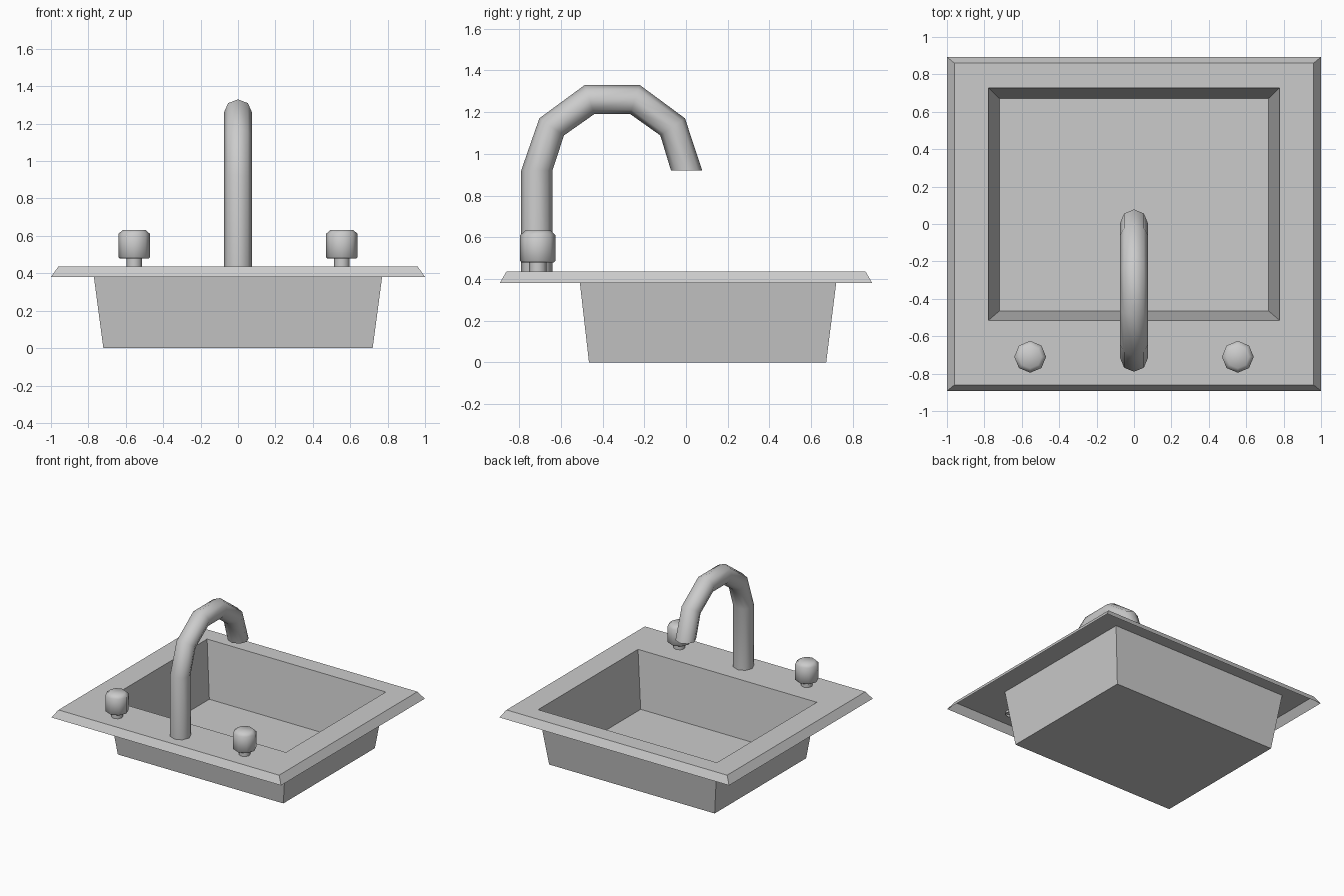
import bpy, bmesh, math
from mathutils import Vector

if "Cube" in bpy.data.objects:
    bpy.data.objects.remove(bpy.data.objects["Cube"])


def loft(name, rings, angle, cap_start=False, cap_end=False):
    """Skin a list of equal-length point rings into one object."""
    bm = bmesh.new()
    vs = [[bm.verts.new(p) for p in ring] for ring in rings]
    n = len(vs[0])
    for a, b in zip(vs, vs[1:]):
        for i in range(n):
            j = (i + 1) % n
            bm.faces.new((a[i], a[j], b[j], b[i]))
    if cap_start:
        bm.faces.new(vs[0][::-1])
    if cap_end:
        bm.faces.new(vs[-1])
    me = bpy.data.meshes.new(name)
    bm.to_mesh(me)
    bm.free()
    ob = bpy.data.objects.new(name, me)
    bpy.context.collection.objects.link(ob)
    bpy.ops.object.select_all(action='DESELECT')
    bpy.context.view_layer.objects.active = ob
    ob.select_set(True)
    bpy.ops.object.shade_smooth_by_angle(angle=math.radians(angle))
    return ob


def rect(hx, y0, y1, z):
    return [(-hx, y0, z), (hx, y0, z), (hx, y1, z), (-hx, y1, z)]


def octagon(x, y, z, r):
    return [(x + r * math.cos(i * math.pi / 4), y + r * math.sin(i * math.pi / 4), z)
            for i in range(8)]


# Sink: one sheet running from the skirt over the rim into the basin
loft("sink_basin", [
    rect(1.0, -0.893, 0.893, 0.38),
    rect(0.96, -0.86, 0.86, 0.437),
    rect(0.778, -0.515, 0.727, 0.437),
    rect(0.72, -0.465, 0.672, 0.0),
], 30, cap_end=True)

# Tap knobs: octagonal stem and chamfered head
for side, x in (("left", -0.555), ("right", 0.555)):
    y = -0.71
    loft("knob_stem_" + side,
         [octagon(x, y, z, 0.042) for z in (0.42, 0.49)], 50)
    loft("knob_head_" + side,
         [octagon(x, y, z, r) for z, r in
          ((0.48, 0.078), (0.487, 0.085), (0.61, 0.085), (0.632, 0.061))],
         50, cap_start=True, cap_end=True)

# Spout: eight-sided bent tube, mitred rings given as outer/inner (y, z) points
bends = [((-0.79, 0.425), (-0.64, 0.425)),
         ((-0.79, 0.92), (-0.64, 0.92)),
         ((-0.703, 1.17), (-0.585, 1.088)),
         ((-0.485, 1.33), (-0.44, 1.19)),
         ((-0.222, 1.33), (-0.267, 1.19)),
         ((-0.005, 1.17), (-0.123, 1.088)),
         ((0.078, 0.92), (-0.072, 0.92))]
rings = []
for outer, inner in bends:
    o, i = Vector((0, *outer)), Vector((0, *inner))
    c, s = (o + i) / 2, (o - i) / 2
    rings.append([c + s * math.cos(k * math.pi / 4)
                  + Vector((-0.075 * math.sin(k * math.pi / 4), 0, 0))
                  for k in range(8)])
spout = loft("spout", rings, 50, cap_end=True)

# Make the spout normals point outwards
bm = bmesh.new()
bm.from_mesh(spout.data)
axis = Vector((0, -0.715, 0.67))
side_face = min(bm.faces, key=lambda f: f.calc_center_median().z)
out = side_face.calc_center_median() - axis
out.z = 0
if side_face.normal.dot(out) < 0:
    bmesh.ops.reverse_faces(bm, faces=bm.faces)
bm.to_mesh(spout.data)
bm.free()
